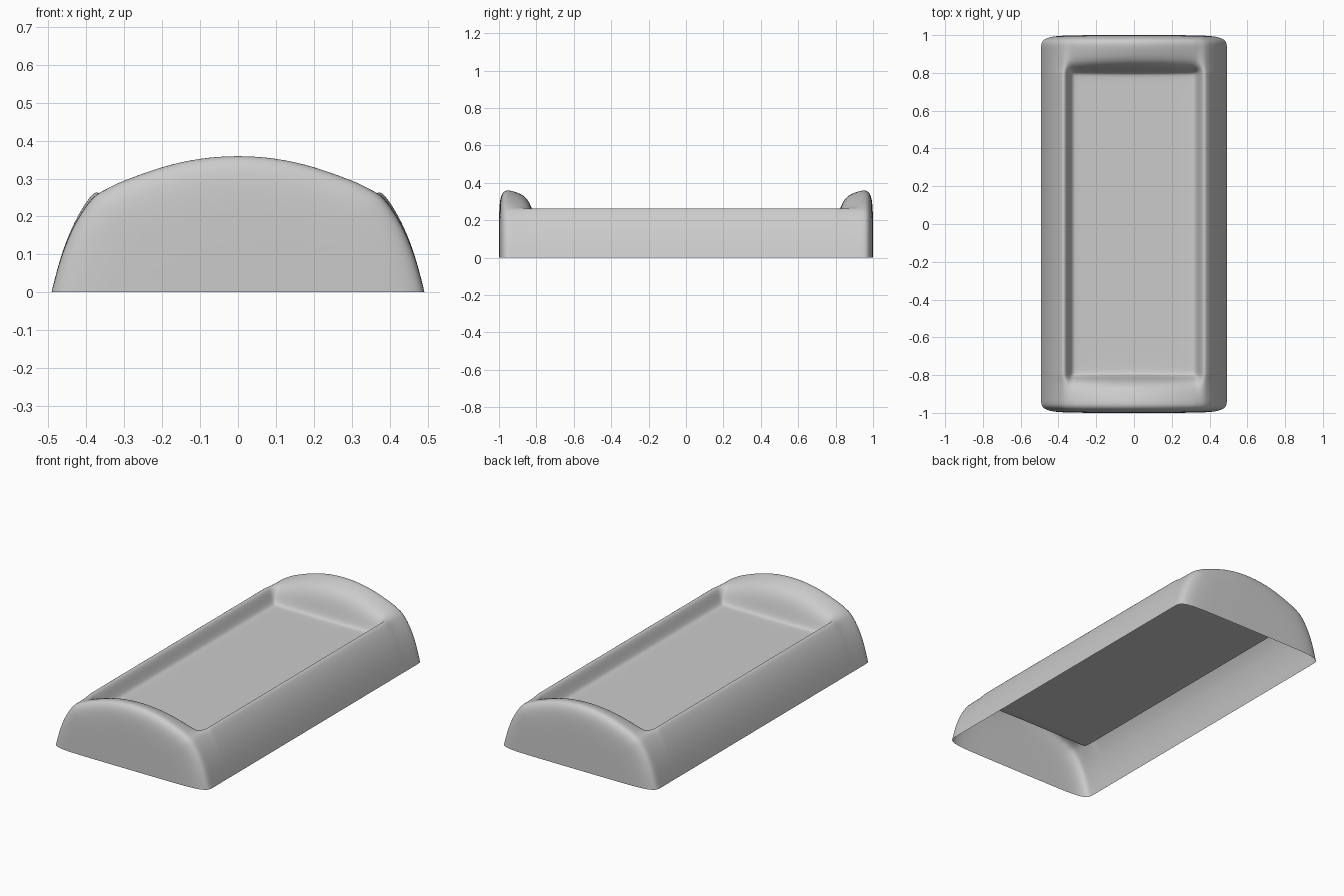
import bpy, bmesh

if "Cube" in bpy.data.objects:
    bpy.data.objects.remove(bpy.data.objects["Cube"])

# Half cross-section, from outer foot to centre line: x, height at ends, height at recess
PROFILE = [
    (0.492, 0.000, 0.000), (0.472, 0.080, 0.082), (0.446, 0.150, 0.155),
    (0.417, 0.205, 0.213), (0.386, 0.247, 0.259), (0.370, 0.260, 0.267),
    (0.355, 0.269, 0.251), (0.339, 0.278, 0.207), (0.325, 0.286, 0.180),
    (0.305, 0.295, 0.175), (0.200, 0.335, 0.175), (0.100, 0.357, 0.175),
    (0.000, 0.364, 0.175)]

# Stations along half the length: y, section scale, recess blend
STATIONS = [
    (1.000, 0.55, 0), (0.998, 0.76, 0), (0.992, 0.89, 0), (0.980, 0.96, 0),
    (0.965, 0.992, 0), (0.945, 1, 0.01), (0.915, 1, 0.05), (0.880, 1, 0.12),
    (0.855, 1, 0.22), (0.836, 1, 0.37), (0.822, 1, 0.56), (0.810, 1, 0.80),
    (0.798, 1, 0.97), (0.780, 1, 1), (0.700, 1, 1), (0.350, 1, 1), (0.000, 1, 1)]

stations = [(-y, s, w) for y, s, w in STATIONS] + STATIONS[-2::-1]
section = PROFILE + [(-x, a, b) for x, a, b in PROFILE[-2::-1]]

# Lofted open-bottomed shell with sunken top panel
bm = bmesh.new()
rings = []
for y, s, w in stations:
    rings.append([bm.verts.new((x * s, y, (a + (b - a) * w) * s))
                  for x, a, b in section])
for r0, r1 in zip(rings, rings[1:]):
    for i in range(len(section) - 1):
        bm.faces.new((r0[i], r1[i], r1[i + 1], r0[i + 1]))

# Flat end caps
bm.faces.new(rings[0])
bm.faces.new(rings[-1])
bmesh.ops.recalc_face_normals(bm, faces=bm.faces[:])
if max(bm.faces, key=lambda f: f.calc_center_median().z).normal.z < 0:
    bmesh.ops.reverse_faces(bm, faces=bm.faces[:])
for f in bm.faces:
    f.smooth = True

mesh = bpy.data.meshes.new("recessed_shell")
bm.to_mesh(mesh)
bm.free()
shell = bpy.data.objects.new("recessed_shell", mesh)
bpy.context.collection.objects.link(shell)

# Smooth the rounded edges
sub = shell.modifiers.new("smooth", 'SUBSURF')
sub.levels = sub.render_levels = 2
